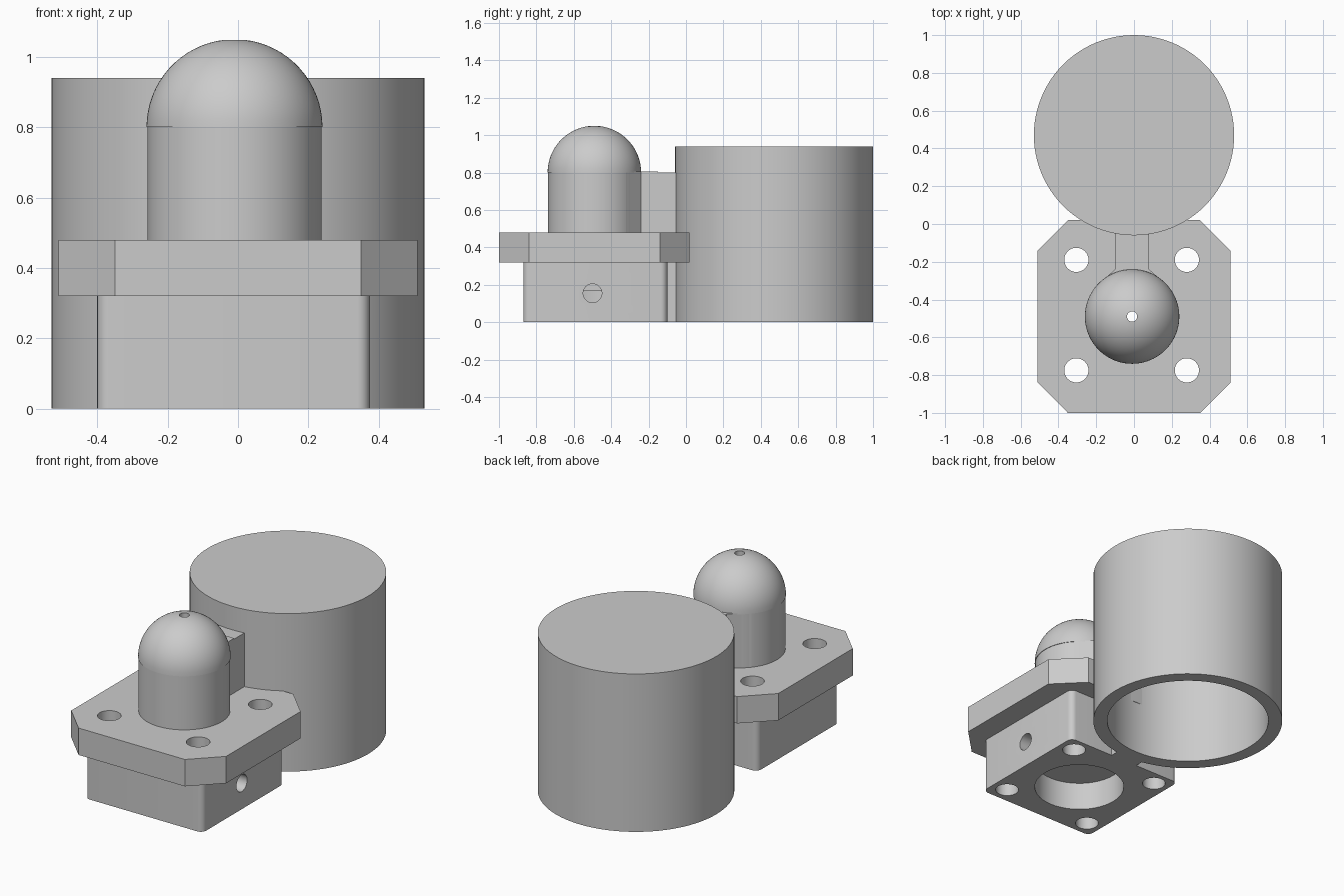
import bpy, bmesh, math
from mathutils import Vector

if "Cube" in bpy.data.objects:
    bpy.data.objects.remove(bpy.data.objects["Cube"], do_unlink=True)

grey = bpy.data.materials.new("plain grey")
grey.use_nodes = True
grey.diffuse_color = (0.6, 0.6, 0.6, 1)
grey.node_tree.nodes["Principled BSDF"].inputs["Base Color"].default_value = (0.6, 0.6, 0.6, 1)

CX, CY = -0.01, -0.49          # axis of the domed head


def finish(bm, name):
    bmesh.ops.recalc_face_normals(bm, faces=bm.faces)
    mesh = bpy.data.meshes.new(name)
    bm.to_mesh(mesh)
    bm.free()
    ob = bpy.data.objects.new(name, mesh)
    bpy.context.collection.objects.link(ob)
    mesh.materials.append(grey)
    return ob


def smooth(ob):
    bpy.ops.object.select_all(action='DESELECT')
    ob.select_set(True)
    bpy.context.view_layer.objects.active = ob
    bpy.ops.object.shade_smooth_by_angle(angle=math.radians(30))


def prism(name, outline, z0, z1):
    """Extrude a flat outline upward."""
    bm = bmesh.new()
    face = bm.faces.new([bm.verts.new((x, y, z0)) for x, y in outline])
    top = bmesh.ops.extrude_face_region(bm, geom=[face])["geom"]
    bmesh.ops.translate(bm, vec=(0, 0, z1 - z0),
                        verts=[g for g in top if isinstance(g, bmesh.types.BMVert)])
    return finish(bm, name)


def lathe(name, profile, x, y, steps=96):
    """Turn a closed radius/height profile round a vertical axis."""
    bm = bmesh.new()
    verts = [bm.verts.new((r, 0, z)) for r, z in profile]
    edges = [bm.edges.new((a, b)) for a, b in zip(verts, verts[1:] + verts[:1])
             if a.co.x + b.co.x > 0]
    bmesh.ops.spin(bm, geom=verts + edges, cent=(0, 0, 0), axis=(0, 0, 1),
                   angle=math.tau, steps=steps)
    bmesh.ops.remove_doubles(bm, verts=bm.verts, dist=0.0001)
    bmesh.ops.translate(bm, vec=(x, y, 0), verts=bm.verts)
    ob = finish(bm, name)
    smooth(ob)
    return ob


def drill(ob, start, end, radius):
    """Cut a round hole from start to end."""
    a, b = Vector(start), Vector(end)
    bpy.ops.mesh.primitive_cylinder_add(
        vertices=48, radius=radius, depth=(b - a).length, location=(a + b) / 2,
        rotation=(b - a).to_track_quat('Z', 'Y').to_euler())
    cutter = bpy.context.object
    cutter.data.materials.append(grey)
    mod = ob.modifiers.new("hole", 'BOOLEAN')
    mod.operation, mod.solver, mod.object = 'DIFFERENCE', 'EXACT', cutter
    bpy.context.view_layer.objects.active = ob
    bpy.ops.object.modifier_apply(modifier=mod.name)
    bpy.data.objects.remove(cutter, do_unlink=True)


# Tank: round, open underneath
lathe("tank", [(0, 0.94), (0.53, 0.94), (0.53, 0), (0.452, 0), (0.452, 0.86), (0, 0.86)],
      0, 0.47)

# Head: neck with a domed cap and a fine channel
dome = [(0.25 * math.cos(a), 0.8 + 0.25 * math.sin(a))
        for a in (math.acos(0.108) * i / 16 for i in range(17))]
lathe("domed_head", [(0.027, 0.4), (0.247, 0.4), (0.247, 0.8)] + dome, CX, CY)

# Flange: square plate with clipped corners
flange = prism("flange", [(-0.35, -1), (0.35, -1), (0.51, -0.84), (0.51, -0.14),
                          (0.35, 0.02), (-0.35, 0.02), (-0.51, -0.14), (-0.51, -0.84)],
               0.32, 0.48)

# Base block: rounded vertical corners
R = 0.035
outline = []
for i, (x, y) in enumerate([(0.375, -0.1), (-0.4, -0.1), (-0.4, -0.87), (0.375, -0.87)]):
    sx, sy = (1 if x > 0 else -1), (1 if y > -0.4 else -1)
    for k in range(7):
        a = math.pi / 2 * (i + k / 6)
        outline.append((x - sx * R + R * math.cos(a), y - sy * R + R * math.sin(a)))
block = prism("base_block", outline, 0, 0.32)

# Bolt holes, fine channel, wide bore and side port
for part in (flange, block):
    for x in (-0.305, 0.28):
        for y in (-0.775, -0.19):
            drill(part, (x, y, -0.1), (x, y, 0.6), 0.064)
    drill(part, (CX, CY, -0.1), (CX, CY, 0.6), 0.027)
drill(block, (CX, CY, -0.1), (CX, CY, 0.168), 0.25)
drill(block, (0.1, -0.5, 0.155), (0.5, -0.5, 0.155), 0.05)
for part in (flange, block):
    smooth(part)

# Web joining the head and base to the tank, flared at the neck
prism("web", [(-0.1, -0.15), (0.08, -0.15), (0.08, -0.02), (-0.1, -0.02)], 0, 0.8)
prism("web_flare", [(-0.2, -0.33), (-0.1, -0.4), (0.08, -0.4), (0.17, -0.32),
                    (0.08, -0.24), (0.08, -0.15), (-0.1, -0.15), (-0.1, -0.24)], 0.47, 0.805)
